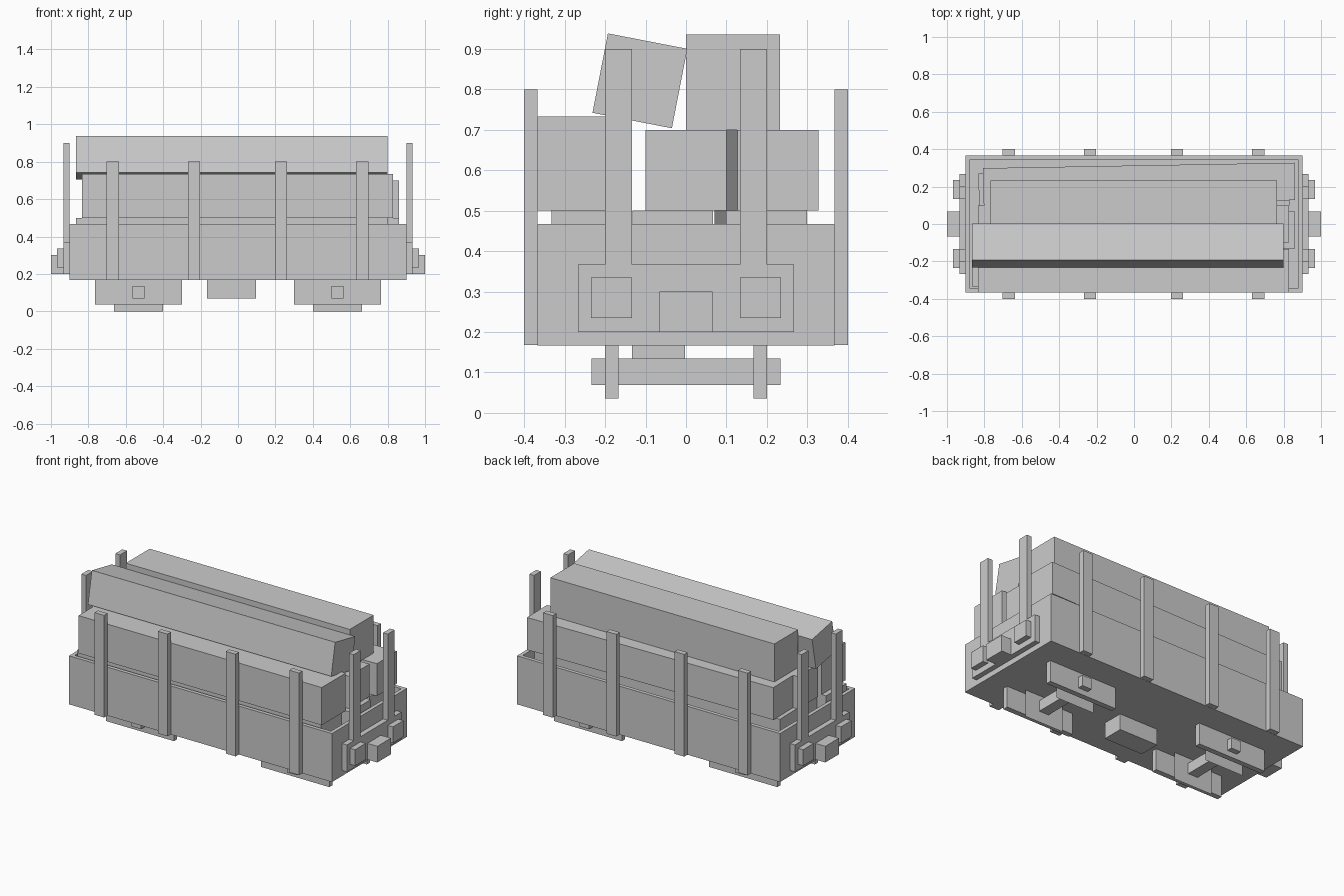
import bpy, bmesh, math
from mathutils import Matrix, Vector

if "Cube" in bpy.data.objects:
    bpy.data.objects.remove(bpy.data.objects["Cube"])


def make(name, bm):
    me = bpy.data.meshes.new(name)
    bm.to_mesh(me)
    bm.free()
    ob = bpy.data.objects.new(name, me)
    bpy.context.collection.objects.link(ob)
    return ob


def box(name, x, y, z, rot=(0, 0, 0)):
    """Box from (min, max) ranges, optionally turned about its centre."""
    bm = bmesh.new()
    size = [r[1] - r[0] for r in (x, y, z)]
    bmesh.ops.create_cube(bm, size=1, matrix=Matrix.Diagonal((*size, 1)))
    ob = make(name, bm)
    ob.location = [(r[0] + r[1]) / 2 for r in (x, y, z)]
    ob.rotation_euler = [math.radians(a) for a in rot]
    return ob


def span(side, a, b):
    """Range a..b placed on the positive or negative side."""
    return tuple(sorted((side * a, side * b)))


# open wagon body: solid block with the load bay sunk into the top
bm = bmesh.new()
bmesh.ops.create_cube(bm, size=1, matrix=Matrix.Translation((0, 0, 0.317)) @ Matrix.Diagonal((1.8, 0.734, 0.3, 1)))
top = max(bm.faces, key=lambda f: f.calc_center_median().z)
bmesh.ops.inset_region(bm, faces=[top], thickness=0.033)
bay = bmesh.ops.extrude_discrete_faces(bm, faces=[top])["faces"][0]
bmesh.ops.translate(bm, verts=bay.verts, vec=Vector((0, 0, -0.167)))
bmesh.ops.recalc_face_normals(bm, faces=bm.faces)
make("wagon_body", bm)

# timber load: bottom, middle and top layers
beams = [
    ("bottom_beam_front", (-0.865, 0.8), (-0.333, -0.133), (0.3, 0.5), (0, 0, 0)),
    ("bottom_beam_middle", (-0.805, 0.86), (-0.132, 0.067), (0.3, 0.5), (0, 0, 0)),
    ("bottom_beam_back", (-0.83, 0.83), (0.085, 0.285), (0.3, 0.5), (0, 0, 1)),
    ("middle_beam_front", (-0.835, 0.83), (-0.367, -0.133), (0.5, 0.733), (0, 0, 0)),
    ("middle_beam_middle", (-0.835, 0.83), (-0.1, 0.1), (0.5, 0.7), (0, 0, 0)),
    ("middle_beam_back", (-0.805, 0.86), (0.113, 0.313), (0.5, 0.7), (0, 0, 1)),
    ("top_beam_tilted", (-0.865, 0.8), (-0.214, -0.014), (0.721, 0.921), (-11, 0, 0)),
    ("top_beam_back", (-0.768, 0.765), (0, 0.233), (0.7, 0.935), (0, 0, 0)),
]
for b in beams:
    box(*b)

# side stakes
for side in (-1, 1):
    for i, x in enumerate((-0.669, -0.235, 0.23, 0.664)):
        box(f"side_stake_{side}_{i}", (x - 0.033, x + 0.033), span(side, 0.367, 0.4), (0.168, 0.8))

for end in (-1, 1):
    # end plate, coupler, end stakes and buffers
    box(f"end_plate_{end}", span(end, 0.9, 0.932), (-0.267, 0.267), (0.2, 0.367))
    box(f"coupler_{end}", span(end, 0.932, 1.0), (-0.066, 0.066), (0.2, 0.3))
    for side in (-1, 1):
        box(f"end_stake_{end}_{side}", span(end, 0.9, 0.932), span(side, 0.133, 0.2), (0.367, 0.9))
        box(f"buffer_{end}_{side}", span(end, 0.932, 0.967), span(side, 0.133, 0.235), (0.235, 0.335))

    # wheel unit: axle, side frames and paper-thin wheels
    cx = end * 0.532
    box(f"axle_{end}", (cx - 0.033, cx + 0.033), (-0.234, 0.234), (0.069, 0.135))
    for side in (-1, 1):
        box(f"side_frame_{end}_{side}", (cx - 0.233, cx + 0.233), span(side, 0.167, 0.2), (0.036, 0.167))
        bm = bmesh.new()
        bm.faces.new([bm.verts.new((cx + dx, side * 0.133, z)) for dx, z in
                      ((-0.132, 0), (0.132, 0), (0.132, 0.167), (-0.132, 0.167))])
        make(f"wheel_{end}_{side}", bm)

# brake box under the floor
box("brake_box", (-0.167, 0.097), (-0.133, -0.002), (0.069, 0.167))
